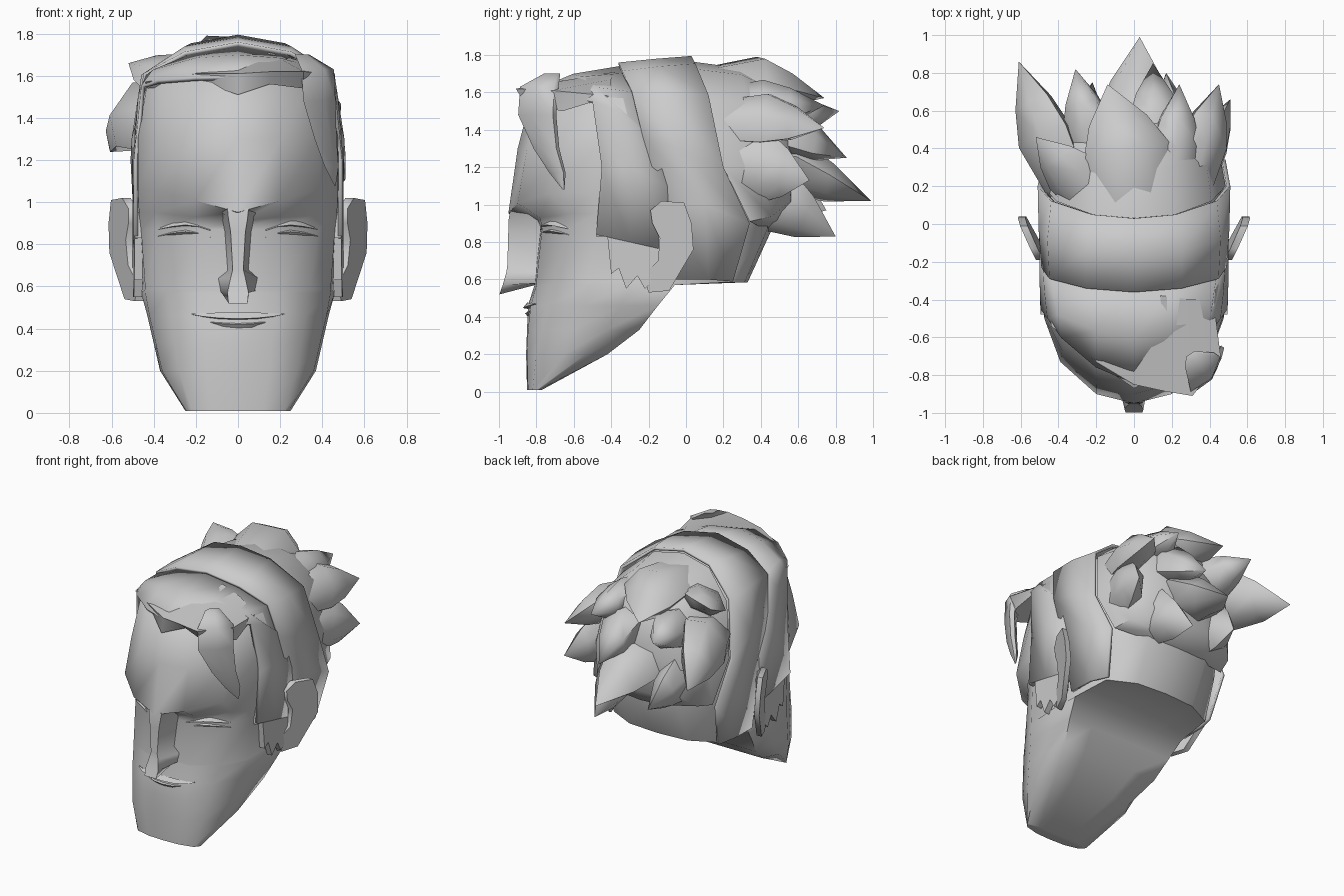
import bpy, bmesh, math
from mathutils import Vector

cube = bpy.data.objects.get("Cube")
if cube:
    bpy.data.objects.remove(cube, do_unlink=True)

grey = bpy.data.materials.new("plain grey")
grey.use_nodes = True
grey.diffuse_color = (0.6, 0.6, 0.6, 1)
shader = next(n for n in grey.node_tree.nodes if n.type == "BSDF_PRINCIPLED")
shader.inputs["Base Color"].default_value = grey.diffuse_color
shader.inputs["Roughness"].default_value = 0.8
parts = []


def finish(name, bm):
    """Turn a bmesh into a coloured object."""
    bmesh.ops.remove_doubles(bm, verts=bm.verts, dist=0.0005)
    bmesh.ops.recalc_face_normals(bm, faces=bm.faces)
    mesh = bpy.data.meshes.new(name)
    bm.to_mesh(mesh)
    bm.free()
    mesh.materials.append(grey)
    obj = bpy.data.objects.new(name, mesh)
    bpy.context.collection.objects.link(obj)
    parts.append(obj)
    return obj


def loft(name, sections, closed=True, caps=True):
    """Skin a row of cross-sections that share a point count."""
    bm = bmesh.new()
    rings = [[bm.verts.new(p) for p in section] for section in sections]
    count = len(rings[0])
    for lower, upper in zip(rings, rings[1:]):
        for i in range(count if closed else count - 1):
            j = (i + 1) % count
            bm.faces.new((lower[i], lower[j], upper[j], upper[i]))
    if closed and caps:
        bm.faces.new(rings[0])
        bm.faces.new(rings[-1])
    return finish(name, bm)


def flip(points):
    return [(-x, y, z) for x, y, z in points]


def arch(half):
    """Complete a half arch that starts on the centre line."""
    return flip(half[:0:-1]) + half


def shell(name, halves, thickness):
    obj = loft(name, [arch(half) for half in halves], closed=False)
    solid = obj.modifiers.new("thickness", "SOLIDIFY")
    solid.thickness = thickness
    solid.offset = 0


def plate(name, outline, place, thickness):
    """Extrude a (y, z) outline sideways; place gives x for each point."""
    for side, sign in (("left", 1), ("right", -1)):
        bm = bmesh.new()
        face = bm.faces.new([bm.verts.new((sign * place(y, z), y, z)) for y, z in outline])
        moved = bmesh.ops.extrude_face_region(bm, geom=[face], use_keep_orig=True)
        verts = [g for g in moved["geom"] if isinstance(g, bmesh.types.BMVert)]
        bmesh.ops.translate(bm, verts=verts, vec=(sign * thickness, 0, 0))
        finish(side + "_" + name, bm)


def ridge(name, points, up, out, down):
    """A fold that tapers away at both ends."""
    sections = []
    for i, (x, y, z) in enumerate(points):
        t = max(math.sin(math.pi * i / (len(points) - 1)), 0.15)
        sections.append([(x, y, z + up * t), (x, y - out * t, z), (x, y + out, z - down * t)])
    loft(name, sections)


def spike(name, root, mid, tip, width, thick):
    """A six sided tuft of hair swelling in the middle."""
    root, mid, tip = Vector(root), Vector(mid), Vector(tip)
    axis = (tip - root).normalized()
    normal = mid - Vector((0, 0.1, 1.25))
    normal = (normal - axis * normal.dot(axis)).normalized()
    across = axis.cross(normal)
    sections = []
    for centre, size in ((root, 0.8), (mid, 1), (mid.lerp(tip, 0.45), 0.68), (tip, 0)):
        turns = [math.pi * k / 3 for k in range(6)]
        sections.append([centre + size * (across * width * math.cos(a) + normal * thick * math.sin(a))
                         for a in turns])
    loft(name, sections, caps=False)


# Head: height, centre front, front, cheek, side, rear corner, centre back
rows = [
    (.01, -.85, (.12, -.845), (.22, -.82), (.24, -.8), (.16, -.77), -.77),
    (.2, -.855, (.15, -.85), (.28, -.8), (.36, -.65), (.31, -.42), -.42),
    (.33, -.85, (.16, -.845), (.3, -.77), (.39, -.6), (.38, -.25), -.25),
    (.46, -.845, (.18, -.83), (.32, -.74), (.42, -.55), (.42, -.15), -.15),
    (.57, -.81, (.18, -.8), (.34, -.7), (.44, -.52), (.45, -.06), -.06),
    (.585, -.81, (.18, -.8), (.34, -.7), (.44, -.52), (.42, .22), .33),
    (.87, -.78, (.18, -.77), (.38, -.62), (.46, -.48), (.43, .3), .46),
    (.95, -.8, (.2, -.78), (.39, -.62), (.47, -.48), (.44, .3), .45),
    (1.06, -.95, (.2, -.9), (.39, -.73), (.475, -.5), (.45, .28), .42),
    (1.3, -.9, (.2, -.85), (.38, -.67), (.475, -.48), (.44, .25), .4),
    (1.57, -.83, (.2, -.75), (.36, -.59), (.43, -.45), (.37, .15), .3),
    (1.65, -.55, (.15, -.5), (.2, -.45), (.25, -.35), (.2, .05), .15),
]
head = []
for z, front, m, c, s, b, back in rows:
    half = [(0, front), m, c, s, (max(s[0], b[0]) + .01, (s[1] + b[1]) / 2), b,
            (b[0] * .55, back * .85 + b[1] * .15), (0, back)]
    ring = half + [(-x, y) for x, y in half[-2:0:-1]]
    # the brow dips toward the nose
    dip = .6 * (z - .88) if .9 < z < 1.1 else 0
    head.append([(x, y, z - (dip * max(0, 1 - abs(x) / .39) if y < -.5 else 0)) for x, y in ring])
loft("head", head)

# Nose: height, ridge half width and depth, base half width and depth, base lift
nose = []
for z, rx, ry, bx, by, lift in (
        (.97, .05, -.94, .09, -.88, 0), (.92, .045, -.948, .075, -.79, 0),
        (.86, .035, -.95, .065, -.76, 0), (.68, .025, -.955, .055, -.76, 0),
        (.64, .035, -.96, .095, -.79, 0), (.57, .05, -.98, .085, -.79, .01),
        (.52, .045, -.998, .055, -.77, .06)):
    right = [(rx, ry, z), (bx, by, z + lift)]
    nose.append(right + flip(right[::-1]))
loft("nose", nose)

# Eyelids and mouth
lid = [(.13, -.775, .865), (.19, -.757, .885), (.25, -.72, .892), (.31, -.68, .885), (.38, -.625, .87)]
for side, points in (("left", lid), ("right", flip(lid))):
    ridge(side + "_upper_eyelid", points, .025, .03, .01)
    ridge(side + "_lower_eyelid", [(x, y, z - .032) for x, y, z in points], .008, .015, .025)
lip = [(0, -.848, .447), (.09, -.845, .45), (.17, -.833, .458), (.22, -.812, .468)]
ridge("upper_lip", arch(lip), .03, .025, .008)
ridge("lower_lip", [(x * .75, y, z - .028) for x, y, z in arch(lip)], .006, .012, .03)

# Ears flare outward toward the rear
ear = [(-.19, .97), (-.13, 1.02), (-.01, 1.01), (.03, .9), (.04, .76), (-.09, .54), (-.2, .53),
       (-.23, .62), (-.15, .7), (-.14, .82), (-.18, .9)]
plate("ear", ear, lambda y, z: .51 + (y + .1) * .45 + (z - .8) * .06, .04)

# Jagged sideburns
sideburn = [(-.47, .95), (-.48, .83), (-.42, .83), (-.4, .63), (-.36, .66), (-.32, .55),
            (-.26, .62), (-.22, .55), (-.12, .64), (-.08, .95)]
plate("sideburn", sideburn, lambda y, z: .45 + (y + .48) * .03, .04)

# Front hair and the raised band behind it
shell("front_hair", [
    [(0, -.84, 1.59), (.2, -.755, 1.585), (.38, -.6, 1.57), (.45, -.5, 1.55), (.485, -.45, 1.2), (.485, -.48, .84)],
    [(0, -.6, 1.69), (.2, -.56, 1.675), (.4, -.48, 1.62), (.465, -.36, 1.5), (.49, -.3, 1.2), (.49, -.3, .8)],
    [(0, -.33, 1.735), (.22, -.32, 1.695), (.43, -.27, 1.595), (.475, -.18, 1.36), (.49, -.1, 1.1), (.49, -.08, .75)],
], .02)
shell("hair_band", [
    [(0, -.36, 1.75), (.25, -.34, 1.705), (.44, -.29, 1.605), (.48, -.23, 1.36), (.49, -.12, 1.0), (.475, -.06, .6)],
    [(0, -.16, 1.77), (.25, -.14, 1.73), (.45, -.08, 1.6), (.495, -.03, 1.3), (.49, .1, 1.0), (.47, .12, .6)],
    [(0, .03, 1.785), (.22, .05, 1.745), (.43, .12, 1.58), (.5, .2, 1.2), (.475, .34, .9), (.43, .25, .59)],
], .02)

# Rounded crown that carries the tufts
rim = [(0, .03, 1.765), (.22, .05, 1.725), (.41, .12, 1.56), (.485, .2, 1.2), (.45, .34, .91),
       (.2, .42, .87), (0, .44, .86)]
crown = []
for size, slide in ((1, 0), (.93, .45), (.7, .85), (0, 1)):
    crown.append([(x * size, y + (.6 - y) * slide, 1.28 + (z - 1.28) * size)
                  for x, y, z in rim + flip(rim[-2:0:-1])])
loft("crown", crown, caps=False)

# Swept fringe: rear, front and lower edge of each section
loft("fringe", [
    [(-.43, -.36, 1.58), (-.44, -.54, 1.57), (-.43, -.5, 1.54)],
    [(-.16, -.38, 1.69), (-.2, -.73, 1.61), (-.16, -.74, 1.565)],
    [(0, -.36, 1.72), (0, -.85, 1.61), (0, -.87, 1.51)],
    [(.15, -.38, 1.71), (.16, -.885, 1.62), (.15, -.8, 1.56)],
    [(.3, -.4, 1.67), (.31, -.91, 1.62), (.31, -.86, 1.54)],
    [(.42, -.4, 1.58), (.46, -.71, 1.61), (.45, -.66, 1.5)],
])

# Hanging lock: centre, half length and half thickness, long side set diagonally
along, aside = Vector((.58, .81, 0)), Vector((.81, -.58, 0))
lock = []
for x, y, z, length, thick in ((.3, -.72, 1.7, .05, .03), (.37, -.79, 1.63, .12, .05),
                               (.38, -.8, 1.48, .12, .04), (.41, -.75, 1.3, .08, .035),
                               (.44, -.69, 1.17, .05, .025), (.46, -.655, 1.08, .005, .004)):
    centre = Vector((x, y, z))
    lock.append([centre + along * a * length + aside * b * thick
                 for a, b in ((-1, 0), (0, 1), (1, .4), (1, -.4), (0, -1))])
loft("hanging_lock", lock)

# Swept back tufts: root, middle, tip, half width, half thickness
tufts = {
    "top": ((0, .06, 1.62), (-.04, .39, 1.66), (-.14, .74, 1.57), .23, .145),
    "upper_left": ((.22, .14, 1.5), (.22, .42, 1.53), (.24, .74, 1.53), .16, .13),
    "upper_right": ((-.2, .1, 1.56), (-.33, .27, 1.6), (-.52, .46, 1.66), .16, .09),
    "outer_right": ((-.34, .18, 1.36), (-.47, .46, 1.42), (-.61, .86, 1.25), .2, .13),
    "middle_right": ((-.15, .2, 1.4), (-.25, .52, 1.47), (-.31, .82, 1.5), .15, .13),
    "centre": ((0, .25, 1.2), (0, .58, 1.2), (.03, .99, 1.02), .21, .15),
    "middle": ((.13, .2, 1.38), (.12, .55, 1.4), (.1, .85, 1.25), .17, .14),
    "outer_left": ((.3, .18, 1.45), (.36, .43, 1.46), (.45, .74, 1.41), .17, .12),
    "side_left": ((.34, .2, 1.2), (.4, .42, 1.2), (.51, .66, 1.13), .19, .11),
    "low_left": ((.15, .25, 1.08), (.2, .5, 1.02), (.17, .8, .83), .18, .12),
    "low_right": ((-.25, .24, 1.1), (-.26, .48, 1.1), (-.22, .75, .97), .2, .13),
}
for where, values in tufts.items():
    spike(where + "_tuft", *values)

# Smooth shading with crisp folds
bpy.ops.object.select_all(action="DESELECT")
for obj in parts:
    obj.select_set(True)
bpy.context.view_layer.objects.active = parts[0]
bpy.ops.object.shade_smooth_by_angle(angle=math.radians(62))
